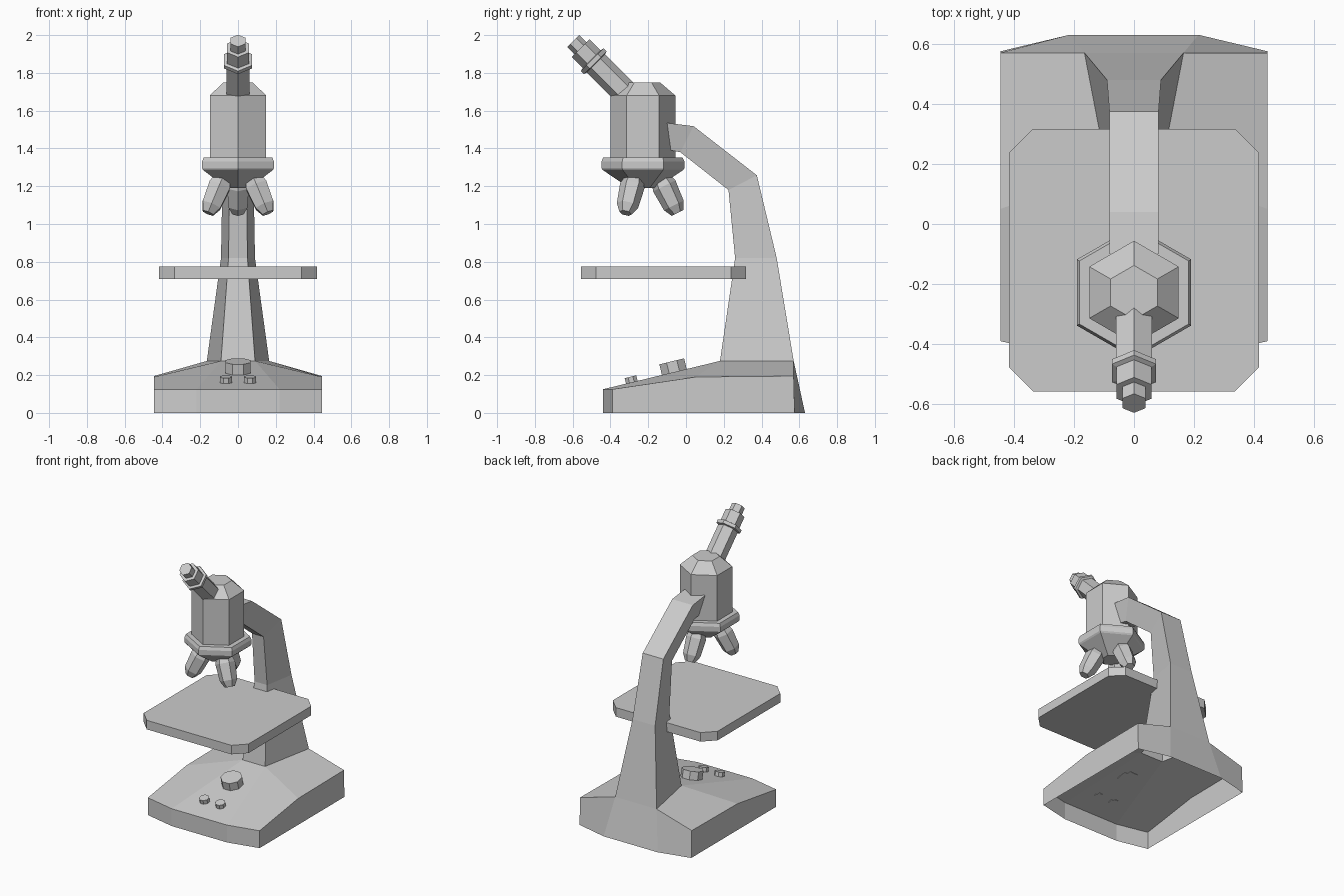
import bpy
from math import sin, cos, pi, radians
from mathutils import Vector

cube = bpy.data.objects.get("Cube")
if cube:
    bpy.data.objects.remove(cube, do_unlink=True)

grey = bpy.data.materials.new("plain grey")
grey.use_nodes = True
colour = (0.6, 0.6, 0.6, 1)
grey.diffuse_color = colour
grey.node_tree.nodes["Principled BSDF"].inputs["Base Color"].default_value = colour


def add_mesh(name, verts, faces):
    mesh = bpy.data.meshes.new(name)
    mesh.from_pydata([tuple(v) for v in verts], [], faces)
    mesh.materials.append(grey)
    obj = bpy.data.objects.new(name, mesh)
    bpy.context.collection.objects.link(obj)
    return obj


def loft(name, rings, cap_start=True, cap_end=True):
    """Skin a list of equal-length rings into a faceted solid."""
    n = len(rings[0])
    verts = [v for ring in rings for v in ring]
    faces = []
    for k in range(len(rings) - 1):
        for i in range(n):
            j = (i + 1) % n
            faces.append((k * n + i, k * n + j, (k + 1) * n + j, (k + 1) * n + i))
    if cap_start:
        faces.append(tuple(reversed(range(n))))
    if cap_end:
        faces.append(tuple(range(len(verts) - n, len(verts))))
    return add_mesh(name, verts, faces)


def turned(name, origin, axis, corner, profile, sides=6, phase=0.0):
    """Faceted turning: profile is (radius, distance along axis) pairs."""
    o, w = Vector(origin), Vector(axis).normalized()
    u = Vector(corner)
    u = (u - w * u.dot(w)).normalized()
    v = w.cross(u)
    angles = [phase + 2 * pi * i / sides for i in range(sides)]
    return loft(name, [[o + w * d + (u * cos(a) + v * sin(a)) * r for a in angles]
                       for r, d in profile])


# Base: open-bottomed shell, one half mirrored, with centre panels between
half = [(0.22, -0.44, 0), (0.445, -0.39, 0), (0.445, 0.575, 0), (0.215, 0.63, 0),
        (0.22, -0.44, 0.125), (0.445, -0.39, 0.125), (0.445, 0.05, 0.19),
        (0.445, 0.57, 0.195), (0.165, 0.57, 0.275), (0.09, 0.18, 0.275)]
n = len(half)
side_faces = [(0, 1, 5, 4), (1, 2, 7, 6, 5), (2, 3, 8, 7),
              (4, 5, 6, 9), (6, 7, 8, 9)]
faces = side_faces + [tuple(i + n for i in reversed(f)) for f in side_faces]
for a, b in ((0, 4), (4, 9), (8, 3)):
    faces.append((a, b, b + n, a + n))
add_mesh("base", half + [(-x, y, z) for x, y, z in half],
         [tuple(reversed(f)) if i >= 2 * len(side_faces) else f for i, f in enumerate(faces)])

# Arm: trapezoid section, wide at the back, bending forward to the head
stations = [  # back y, z, half width; front y, z, half width
    (0.57, 0.275, 0.165, 0.18, 0.275, 0.09),
    (0.48, 0.82, 0.09, 0.26, 0.82, 0.05),
    (0.375, 1.258, 0.082, 0.225, 1.18, 0.046),
    (0.04, 1.518, 0.082, -0.03, 1.38, 0.046),
    (-0.1, 1.535, 0.082, -0.08, 1.39, 0.046)]
loft("arm", [[(-fw, fy, fz), (fw, fy, fz), (bw, by, bz), (-bw, by, bz)]
             for by, bz, bw, fy, fz, fw in stations], cap_start=False)

# Stage: plate with cut corners
X, Y0, Y1, C = 0.417, -0.557, 0.317, 0.08
outline = [(X - C, Y0), (X, Y0 + C), (X, Y1 - C), (X - C, Y1),
           (C - X, Y1), (-X, Y1 - C), (-X, Y0 + C), (C - X, Y0)]
loft("stage", [[(x, y, z) for x, y in outline] for z in (0.71, 0.775)])

# Head and rotating collar
HY = -0.228
up = (0, 0, 1)
turned("head", (0, HY, 0), up, (0, -1, 0),
       [(0.172, 1.33), (0.172, 1.68), (0.09, 1.75)])
turned("collar", (0, HY, 0), up, (0, -1, 0),
       [(0.07, 1.19), (0.212, 1.285), (0.22, 1.295), (0.22, 1.33), (0.21, 1.352)])

# Three objectives splayed outward below the collar
tilt = radians(26)
for label, az in (("back", 90), ("front_left", -30), ("front_right", 210)):
    out = Vector((cos(radians(az)), sin(radians(az)), 0))
    axis = out * sin(tilt) + Vector((0, 0, -cos(tilt)))
    tip = Vector((0, HY, 1.058)) + out * 0.183
    turned(label + "_objective", tip, axis, out,
           [(0.045, -0.22), (0.066, -0.16), (0.058, -0.045), (0.034, 0)])

# Eyepiece tube, ring and lens stub, leaning toward the viewer
turned("eyepiece", (0, -0.597, 1.97), (0, -1, 1), (0, 1, 1),
       [(0.069, -0.45), (0.069, -0.17), (0.085, -0.165), (0.085, -0.142),
        (0.067, -0.138), (0.067, -0.055), (0.045, -0.055), (0.045, 0)])

# Control knobs, square to the sloping top
slope = (0.275 - 0.125) / 0.62
normal = (0, -slope, 1)
for name, x, y, r, h in (("main_knob", 0, -0.062, 0.073, 0.058),
                         ("left_knob", 0.064, -0.287, 0.034, 0.03),
                         ("right_knob", -0.064, -0.287, 0.034, 0.03)):
    turned(name, (x, y, 0.125 + (y + 0.44) * slope), normal, (1, 0, 0),
           [(r, -0.003), (r, h)], sides=8, phase=pi / 8)
